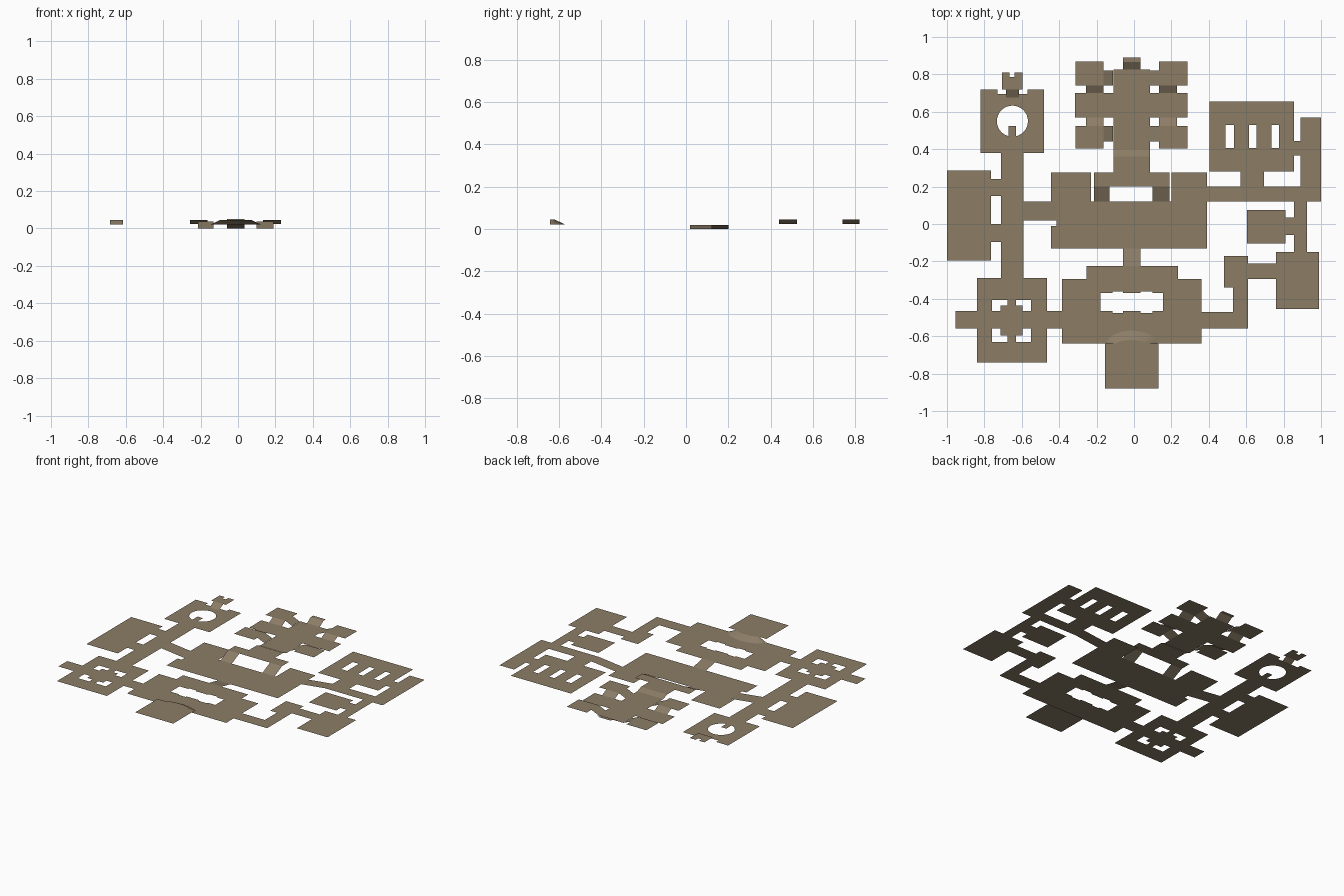
import bpy, bmesh, math

if "Cube" in bpy.data.objects:
    bpy.data.objects.remove(bpy.data.objects["Cube"])

mat = bpy.data.materials.new("tan stone floor")
mat.diffuse_color = (0.262, 0.205, 0.133, 1)
mat.use_nodes = True
mat.node_tree.nodes["Principled BSDF"].inputs["Base Color"].default_value = mat.diffuse_color


def finish(name, bm):
    """Weld, face everything upwards and make the object."""
    bmesh.ops.remove_doubles(bm, verts=bm.verts, dist=0.0005)
    bm.normal_update()
    for f in bm.faces:
        if f.normal.z < 0:
            f.normal_flip()
    me = bpy.data.meshes.new(name)
    bm.to_mesh(me)
    bm.free()
    me.materials.append(mat)
    ob = bpy.data.objects.new(name, me)
    bpy.context.collection.objects.link(ob)
    return ob


def inside(x, y, rects):
    return any(a < x < c and b < y < d for a, b, c, d in rects)


def floor(name, z, rects, holes=(), islands=()):
    """Flat sheet: union of rectangles (x0, y0, x1, y1) minus holes plus islands."""
    every = list(rects) + list(holes) + list(islands)
    xs = sorted({v for r in every for v in (r[0], r[2])})
    ys = sorted({v for r in every for v in (r[1], r[3])})
    bm = bmesh.new()
    for x0, x1 in zip(xs, xs[1:]):
        for y0, y1 in zip(ys, ys[1:]):
            cx, cy = (x0 + x1) / 2, (y0 + y1) / 2
            if inside(cx, cy, islands) or (inside(cx, cy, rects) and not inside(cx, cy, holes)):
                bm.faces.new([bm.verts.new((x, y, z)) for x, y in
                              ((x0, y0), (x1, y0), (x1, y1), (x0, y1))])
    return finish(name, bm)


def ramp(name, rect, z0, z1, axis):
    """Sloping sheet from z0 (low x or y side) to z1 (high side)."""
    x0, y0, x1, y1 = rect
    bm = bmesh.new()
    bm.faces.new([bm.verts.new((x, y, z1 if (x == x1 if axis == 'x' else y == y1) else z0))
                  for x, y in ((x0, y0), (x1, y0), (x1, y1), (x0, y1))])
    return finish(name, bm)


LOW, MID, NAVE, GAL, HIGH = 0.0, 0.02, 0.023, 0.038, 0.045

# West wing: round-well room, long corridor, side room
floor("west_wing", MID,
      [(-.82, .38, -.48, .72), (-.71, -.29, -.59, .38), (-1, -.195, -.765, .285),
       (-.765, .15, -.71, .24), (-.765, -.095, -.71, 0)],
      [(-.765, .435, -.535, .665), (-.73, .695, -.57, .72)])

# Square collar around the round well
bm = bmesh.new()
cx, cy, R, h, N = -.65, .55, .083, .115, 32
ring = []
for i in range(N):
    a = 2 * math.pi * i / N
    c, s = math.cos(a), math.sin(a)
    k = h / max(abs(c), abs(s))
    ring.append((bm.verts.new((cx + R * c, cy + R * s, MID)),
                 bm.verts.new((cx + k * c, cy + k * s, MID))))
for i in range(N):
    (a, b), (c, d) = ring[i], ring[(i + 1) % N]
    bm.faces.new((a, b, d, c))
finish("well_collar", bm)
floor("well_jetty", MID, [(-.67, .468, -.63, .525)])
ramp("well_room_stair", (-.685, .675, -.615, .72), MID, HIGH, 'y')
floor("well_room_landing", HIGH, [(-.705, .72, -.595, .81)], [(-.665, .785, -.64, .81)])

# South-west courtyard room with central cross
floor("courtyard_room", MID,
      [(-.84, -.74, -.465, -.29), (-.955, -.56, -.84, -.465), (-.465, -.56, -.385, -.465)],
      [(-.76, -.63, -.55, -.405)],
      [(-.715, -.595, -.595, -.435), (-.675, -.63, -.63, -.405), (-.76, -.56, -.55, -.465)])

# Lobby with open well
floor("lobby", MID,
      [(-.385, -.64, .36, -.295), (-.255, -.295, .235, -.225)],
      [(-.18, -.465, .155, -.37), (-.115, -.475, -.06, -.36), (.035, -.475, .1, -.36)])

# Entrance room and its fanned step down to the lobby
floor("entrance_room", HIGH, [(-.155, -.88, .13, -.64)])
bm = bmesh.new()
arcs = [[bm.verts.new((-.012 + rx * math.cos(math.pi * i / 16),
                       -.643 + ry * math.sin(math.pi * i / 16), z)) for i in range(17)]
        for rx, ry, z in ((.135, .073, MID + .0008), (.085, .022, HIGH))]
for i in range(16):
    bm.faces.new((arcs[0][i], arcs[0][i + 1], arcs[1][i + 1], arcs[1][i]))
bm.faces.new(arcs[1])
finish("entrance_fan_step", bm)

# Central hall (lowest level) and the slopes leading out of it
floor("central_hall", LOW,
      [(-.445, -.13, .39, .12), (-.445, .12, -.23, .275), (.2, .12, .39, .275)],
      [(-.445, -.01, -.415, .12)])
ramp("hall_south_slope", (-.06, -.225, .035, -.13), MID, LOW, 'y')
ramp("hall_west_slope", (-.59, .02, -.415, .12), MID, LOW, 'x')
ramp("hall_east_slope", (.39, .12, .57, .2), LOW, MID, 'x')
ramp("gallery_stair_west", (-.215, .12, -.13, .2), LOW, GAL, 'y')
ramp("gallery_stair_east", (.1, .12, .19, .2), LOW, GAL, 'y')

# Gallery and north nave
floor("gallery", GAL, [(-.215, .2, .19, .275), (-.11, .275, .085, .36)])
ramp("nave_slope", (-.11, .36, .085, .4), GAL, NAVE, 'y')
floor("nave", NAVE, [(-.11, .4, .085, .825), (-.315, .57, .285, .7)])
ramp("nave_end_stair", (-.06, .825, .035, .865), NAVE, .05, 'y')
floor("nave_end_landing", .05, [(-.06, .865, .035, .89)])

# Raised chapels either side of the nave, mirrored about its axis
AX = -.0135


def side(rect, s):
    x0, y0, x1, y1 = rect
    return rect if s > 0 else (2 * AX - x1, y0, 2 * AX - x0, y1)


for s, tag in ((1, "east"), (-1, "west")):
    floor("chapels_" + tag, HIGH, [side((.135, .405, .285, .525), s),
                                   side((.135, .74, .285, .87), s)])
    ramp("chapel_south_stair_" + tag, side((.135, .525, .23, .57), s), HIGH, NAVE, 'y')
    ramp("chapel_north_stair_" + tag, side((.135, .7, .23, .74), s), NAVE, HIGH, 'y')
    z0, z1 = (NAVE, HIGH) if s > 0 else (HIGH, NAVE)
    for n, (y0, y1) in enumerate(((.44, .525), (.74, .82))):
        ramp(f"chapel_side_slope_{tag}_{n}", side((.085, y0, .135, y1), s), z0, z1, 'x')

# East wing: pillared room, corridors and small rooms down to the lobby
floor("east_wing", MID,
      [(.57, .12, 1, .2), (.89, .2, 1, .57), (.855, .365, .89, .445),
       (.405, .28, .855, .655), (.57, .2, .695, .28), (.855, -.15, .925, .12),
       (.605, -.105, .81, .075), (.81, -.06, .855, .035), (.76, -.455, .99, -.15),
       (.61, -.295, .76, -.21), (.48, -.34, .61, -.17), (.53, -.56, .61, -.34),
       (.36, -.56, .53, -.47)],
      [(.49, .405, .535, .53), (.615, .405, .655, .53), (.735, .405, .775, .53)])
